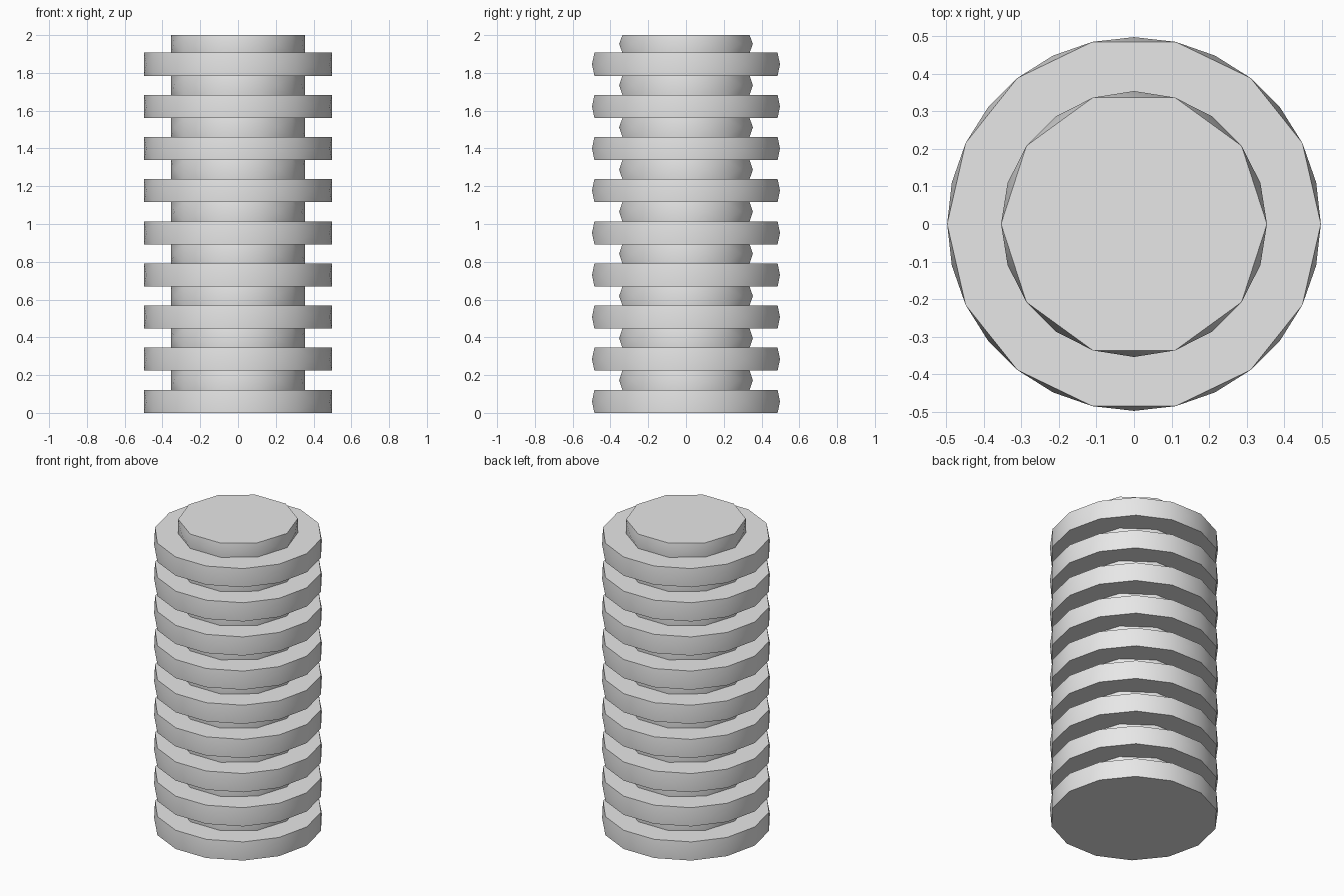
import bpy, bmesh, math

cube = bpy.data.objects.get("Cube")
if cube:
    bpy.data.objects.remove(cube, do_unlink=True)

COUNT = 9
PITCH = 0.2231
RING_HEIGHT = 0.122

grey = bpy.data.materials.new("light_grey")
grey.use_nodes = True
grey.diffuse_color = (0.8, 0.8, 0.8, 1)
grey.node_tree.nodes["Principled BSDF"].inputs["Base Color"].default_value = (0.8, 0.8, 0.8, 1)


def bulged_disc(name, sides, radius, bottom, top):
    """Prism whose side faces are poked out to meet the full circle."""
    bm = bmesh.new()
    bmesh.ops.create_cone(bm, cap_ends=True, segments=sides,
                          radius1=radius, radius2=radius, depth=top - bottom)
    # Put a corner on the x axis
    for v, k in zip(bm.verts, range(len(bm.verts))):
        angle = 2 * math.pi * (k // 2) / sides
        v.co.x, v.co.y = radius * math.cos(angle), radius * math.sin(angle)
        v.co.z = top if v.co.z > 0 else bottom
    bm.normal_update()
    walls = [f for f in bm.faces if abs(f.normal.z) < 0.5]
    poked = bmesh.ops.poke(bm, faces=walls)
    for v in poked["verts"]:
        scale = radius / math.hypot(v.co.x, v.co.y)
        v.co.x *= scale
        v.co.y *= scale
    bmesh.ops.recalc_face_normals(bm, faces=bm.faces)
    mesh = bpy.data.meshes.new(name)
    bm.to_mesh(mesh)
    bm.free()
    mesh.materials.append(grey)
    obj = bpy.data.objects.new(name, mesh)
    bpy.context.collection.objects.link(obj)
    bpy.ops.object.select_all(action="DESELECT")
    obj.select_set(True)
    bpy.context.view_layer.objects.active = obj
    bpy.ops.object.shade_smooth_by_angle(angle=math.radians(30))


# Wide rings alternating with narrow core segments, ending in a core stub
for i in range(COUNT):
    base = i * PITCH
    ring_top = base + RING_HEIGHT
    core_top = 2.0 if i == COUNT - 1 else base + PITCH
    bulged_disc(f"ring_{i + 1}", 14, 0.4975, base, ring_top)
    bulged_disc(f"core_segment_{i + 1}", 10, 0.354, ring_top, core_top)
